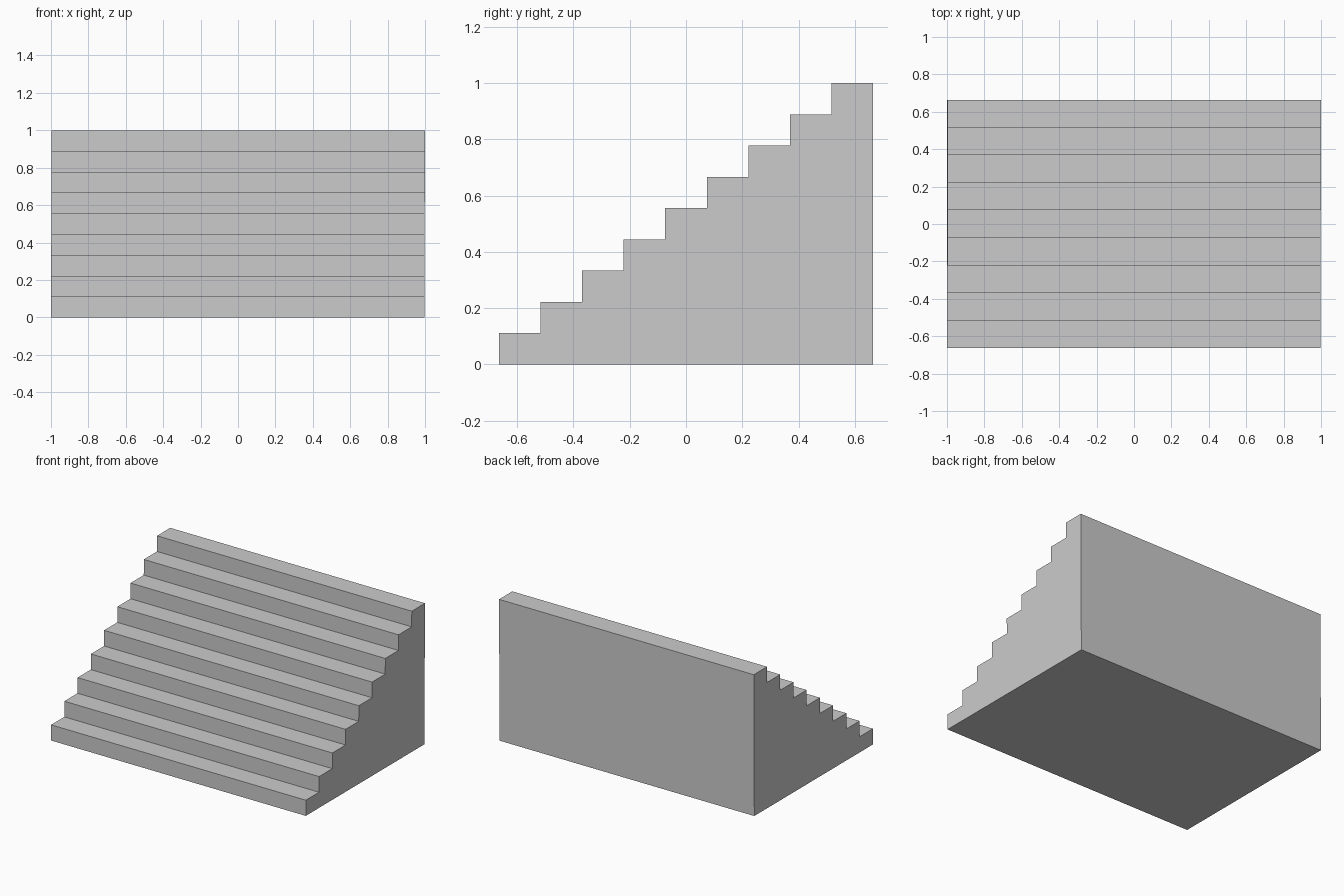
import bpy, bmesh

if "Cube" in bpy.data.objects:
    bpy.data.objects.remove(bpy.data.objects["Cube"])

STEPS = 9
HALF_DEPTH = 0.664
HEIGHT = 1.0
LEAN = 0.004  # slight sideways lean of the end walls

# Side profile (y, z): back bottom, front bottom, then up the steps
run = 2 * HALF_DEPTH / STEPS
rise = HEIGHT / STEPS
profile = [(HALF_DEPTH, 0), (-HALF_DEPTH, 0)]
for i in range(STEPS):
    y = -HALF_DEPTH + i * run
    if i:
        profile.append((y, i * rise))
    profile.append((y, (i + 1) * rise))
profile.append((HALF_DEPTH, HEIGHT))

# Solid staircase: profile extruded along x
bm = bmesh.new()
face = bm.faces.new([bm.verts.new((-1 + LEAN * z, y, z)) for y, z in profile])
ext = bmesh.ops.extrude_face_region(bm, geom=[face])
moved = [v for v in ext["geom"] if isinstance(v, bmesh.types.BMVert)]
bmesh.ops.translate(bm, verts=moved, vec=(2 - LEAN, 0, 0))
bmesh.ops.recalc_face_normals(bm, faces=bm.faces)

mesh = bpy.data.meshes.new("staircase")
bm.to_mesh(mesh)
bm.free()
bpy.context.collection.objects.link(bpy.data.objects.new("staircase", mesh))
